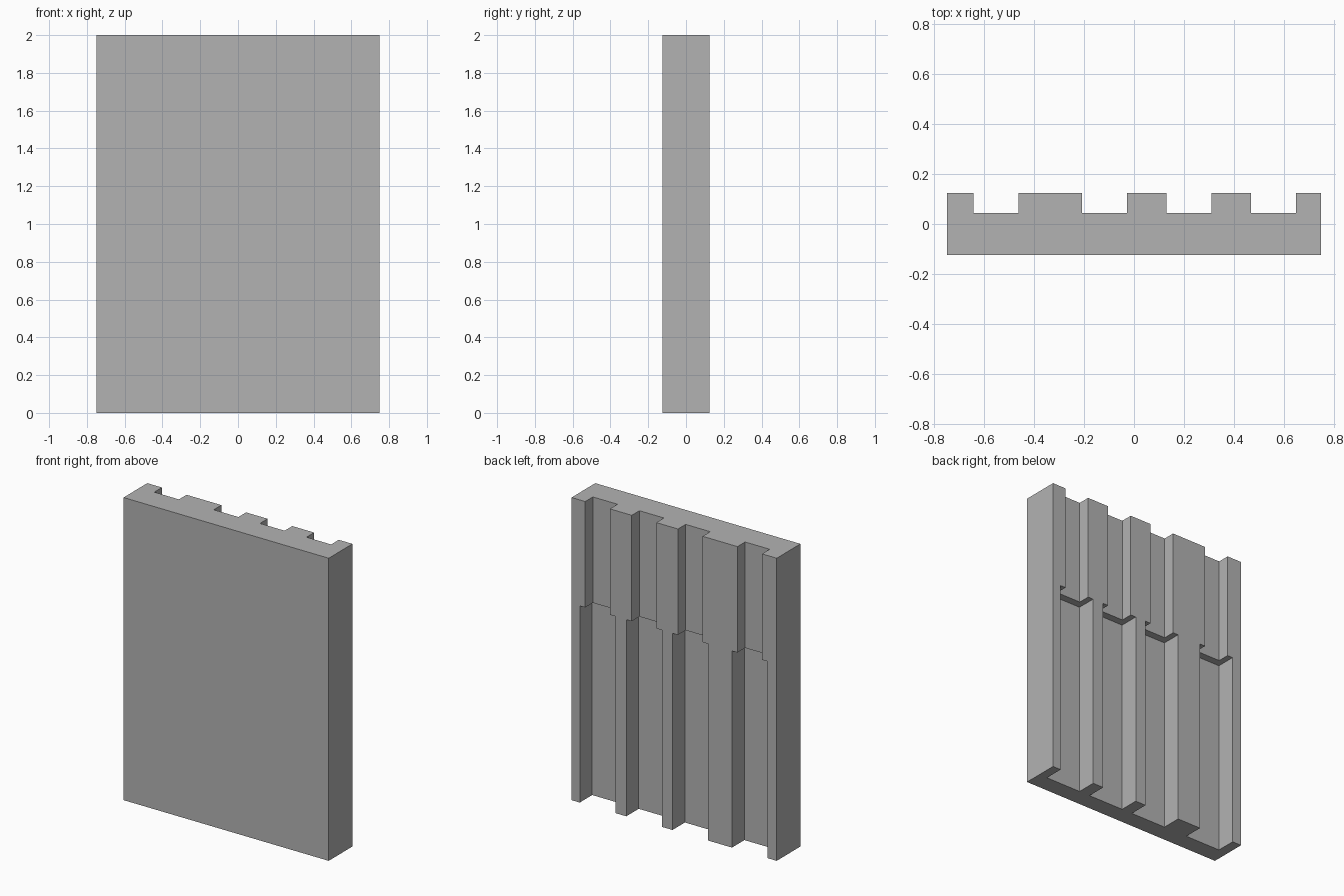
import bpy
import bmesh
from mathutils import Matrix, Vector

if "Cube" in bpy.data.objects:
    bpy.data.objects.remove(bpy.data.objects["Cube"], do_unlink=True)

HALF_W, HALF_D, HEIGHT = 0.75, 0.124, 2.0
STEP_Z = 1.3
GROOVE_CENTRES = (-0.553, -0.118, 0.22, 0.56)

grey = bpy.data.materials.new("plain grey")
grey.use_nodes = True
colour = (0.45, 0.45, 0.45, 1)
grey.diffuse_color = colour
grey.node_tree.nodes["Principled BSDF"].inputs["Base Color"].default_value = colour


def make_boxes(name, boxes):
    """One mesh object holding a box for each (low corner, high corner)."""
    bm = bmesh.new()
    for low, high in boxes:
        low, high = Vector(low), Vector(high)
        place = Matrix.Translation((low + high) / 2) @ Matrix.Diagonal((*(high - low), 1))
        bmesh.ops.create_cube(bm, size=1, matrix=place)
    mesh = bpy.data.meshes.new(name)
    bm.to_mesh(mesh)
    bm.free()
    mesh.materials.append(grey)
    obj = bpy.data.objects.new(name, mesh)
    bpy.context.collection.objects.link(obj)
    return obj


def cut_grooves(target, name, width, depth, top):
    """Cut a row of vertical grooves into the back, open at the bottom."""
    cutter = make_boxes(name, [((x - width / 2, HALF_D - depth, -0.1),
                                (x + width / 2, HALF_D + 0.1, top))
                               for x in GROOVE_CENTRES])
    mod = target.modifiers.new(name, "BOOLEAN")
    mod.operation = "DIFFERENCE"
    mod.solver = "EXACT"
    mod.object = cutter
    bpy.context.view_layer.objects.active = target
    bpy.ops.object.modifier_apply(modifier=name)
    bpy.data.objects.remove(cutter, do_unlink=True)


# Slab with a flat front
panel = make_boxes("grooved_panel", [((-HALF_W, -HALF_D, 0), (HALF_W, HALF_D, HEIGHT))])

# Narrow grooves run full height; the lower part is wider and deeper
cut_grooves(panel, "narrow_grooves", 0.18, 0.08, HEIGHT + 0.1)
cut_grooves(panel, "wide_grooves", 0.26, 0.13, STEP_Z)
